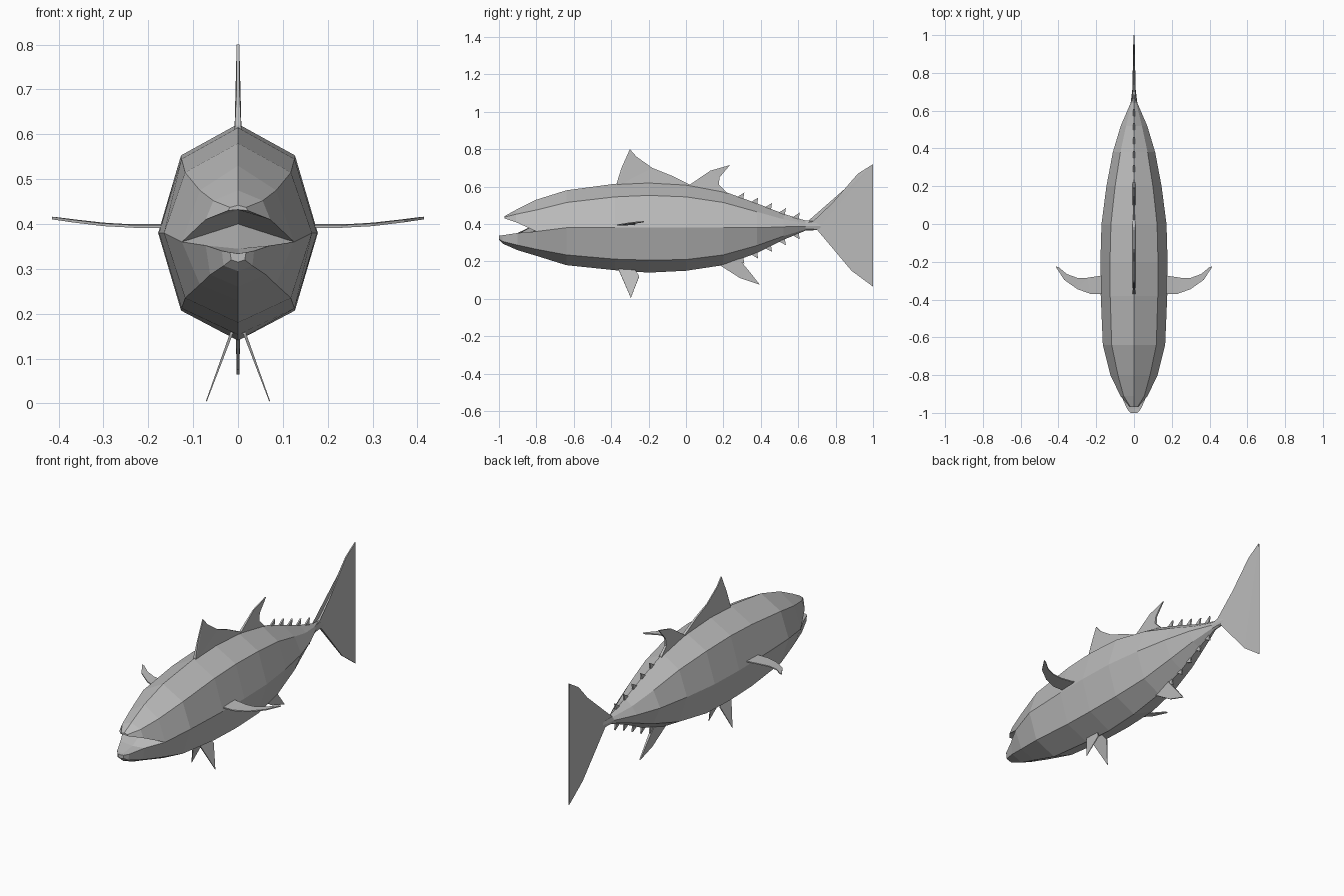
import bpy, bmesh
from mathutils import Vector

grey = bpy.data.materials.new("fish grey")
grey.diffuse_color = (0.5, 0.5, 0.5, 1)


def finish(bm, name):
    bmesh.ops.recalc_face_normals(bm, faces=bm.faces)
    me = bpy.data.meshes.new(name)
    bm.to_mesh(me)
    bm.free()
    me.materials.append(grey)
    ob = bpy.data.objects.new(name, me)
    bpy.context.collection.objects.link(ob)
    return ob


def loft(name, rings, cap_start=True, cap_end=True):
    bm = bmesh.new()
    loops = [[bm.verts.new(p) for p in r] for r in rings]
    n = len(loops[0])
    for a, b in zip(loops, loops[1:]):
        for i in range(n):
            j = (i + 1) % n
            bm.faces.new((a[i], a[j], b[j], b[i]))
    if cap_start:
        bm.faces.new(loops[0])
    if cap_end:
        bm.faces.new(loops[-1])
    return finish(bm, name)


def plate(name, points, normal, half):
    """Thin fin from a 3D outline; half(p) is the half thickness at a point."""
    bm = bmesh.new()
    n = Vector(normal).normalized()
    pts = [Vector(p) for p in points]
    a = [bm.verts.new(p + n * half(p)) for p in pts]
    b = [bm.verts.new(p - n * half(p)) for p in pts]
    for i in range(len(pts)):
        j = (i + 1) % len(pts)
        bm.faces.new((a[i], a[j], b[j], b[i]))
    caps = [bm.faces.new(a), bm.faces.new(b[::-1])]
    bmesh.ops.triangulate(bm, faces=caps)
    return finish(bm, name)


# Body: y, top z, upper z, mid z, lower z, bottom z, shoulder x, mid x
stations = [
    (-0.80, 0.53, 0.475, 0.36, 0.265, 0.23, 0.085, 0.125),
    (-0.64, 0.58, 0.515, 0.38, 0.235, 0.18, 0.118, 0.165),
    (-0.38, 0.615, 0.545, 0.38, 0.212, 0.153, 0.126, 0.176),
    (-0.20, 0.623, 0.553, 0.38, 0.207, 0.14, 0.127, 0.178),
    (0.00, 0.612, 0.545, 0.38, 0.21, 0.15, 0.122, 0.172),
    (0.20, 0.575, 0.515, 0.38, 0.235, 0.18, 0.100, 0.146),
    (0.38, 0.51, 0.465, 0.38, 0.285, 0.245, 0.072, 0.112),
    (0.52, 0.455, 0.425, 0.385, 0.335, 0.315, 0.042, 0.070),
    (0.64, 0.418, 0.405, 0.388, 0.372, 0.365, 0.012, 0.018),
    (0.72, 0.415, 0.405, 0.388, 0.375, 0.368, 0.007, 0.008),
]
loft("body", [[(0, y, t), (s, y, u), (m, y, c), (s, y, l),
               (0, y, b), (-s, y, l), (-m, y, c), (-s, y, u)]
              for y, t, u, c, l, b, s, m in stations])


# Jaws: y, ridge z, shoulder x, shoulder z, lip x, lip z, mouth lining z
def jaw(name, rows):
    loft(name, [[(0, y, r), (s, y, sz), (l, y, lz), (0, y, mz), (-l, y, lz), (-s, y, sz)]
                for y, r, s, sz, l, lz, mz in rows], cap_start=False)


jaw("upper_jaw", [(-0.80, 0.53, 0.085, 0.475, 0.125, 0.36, 0.40),
                  (-0.91, 0.475, 0.055, 0.452, 0.072, 0.41, 0.43),
                  (-0.97, 0.442, 0.018, 0.437, 0.022, 0.43, 0.432)])
jaw("lower_jaw", [(-0.80, 0.23, 0.085, 0.265, 0.125, 0.36, 0.40),
                  (-0.90, 0.26, 0.062, 0.287, 0.072, 0.352, 0.345),
                  (-0.98, 0.295, 0.032, 0.307, 0.036, 0.34, 0.335),
                  (-1.00, 0.315, 0.015, 0.32, 0.018, 0.337, 0.334)])


# Fins on the centre plane, outlines as (y, z)
def centre_fin(name, outline, half):
    plate(name, [(0, y, z) for y, z in outline], (1, 0, 0), half)


centre_fin("front_dorsal_fin",
           [(-0.37, 0.60), (-0.37, 0.62), (-0.345, 0.70), (-0.30, 0.80), (-0.265, 0.76),
            (-0.18, 0.70), (-0.08, 0.66), (0.02, 0.61), (0.02, 0.59)],
           lambda p: 0.003 + max(0, 0.70 - p.z) * 0.05)
centre_fin("rear_dorsal_fin",
           [(0.02, 0.59), (0.02, 0.61), (0.13, 0.685), (0.235, 0.715),
            (0.18, 0.65), (0.175, 0.61), (0.22, 0.565), (0.20, 0.55)],
           lambda p: 0.003 + max(0, 0.68 - p.z) * 0.04)
centre_fin("anal_fin",
           [(0.18, 0.20), (0.18, 0.18), (0.29, 0.11), (0.395, 0.075),
            (0.34, 0.145), (0.29, 0.205), (0.28, 0.225)],
           lambda p: 0.003 + max(0, p.z - 0.10) * 0.04)
centre_fin("tail_fin",
           [(0.64, 0.405), (0.70, 0.418), (0.80, 0.52), (0.92, 0.67), (1.0, 0.72),
            (0.94, 0.56), (0.84, 0.395), (0.93, 0.19), (1.0, 0.065), (0.885, 0.15),
            (0.795, 0.26), (0.70, 0.37), (0.64, 0.377)],
           lambda p: 0.003 + max(0, 0.84 - p.y) * 0.035)


# Finlets along the back and belly, seated on the body profile
def profile(y, column):
    for a, b in zip(stations, stations[1:]):
        if a[0] <= y <= b[0]:
            return a[column] + (b[column] - a[column]) * (y - a[0]) / (b[0] - a[0])


for column, sign, label in ((1, 1, "upper"), (5, -1, "lower")):
    for i in range(5):
        y = 0.27 + i * 0.074
        z0, z1 = profile(y, column), profile(y + 0.045, column)
        centre_fin(f"{label}_finlet_{i + 1}",
                   [(y, z0 - sign * 0.008), (y + 0.042, z1 + sign * 0.035),
                    (y + 0.035, z1 - sign * 0.008)], lambda p: 0.004)

# Paired fins
pectoral = [(0.15, -0.37), (0.23, -0.37), (0.30, -0.345), (0.37, -0.295), (0.415, -0.225),
            (0.40, -0.228), (0.355, -0.265), (0.30, -0.285), (0.25, -0.285), (0.15, -0.27)]
pelvic = [(-0.36, 0.17), (-0.36, 0.155), (-0.295, 0.005), (-0.25, 0.12), (-0.27, 0.15), (-0.27, 0.17)]
for side, label in ((1, "right"), (-1, "left")):
    plate(f"{label}_pectoral_fin",
          [(side * x, y, 0.396 + max(0, x - 0.27) * 0.1 + (y + 0.32) * 0.03) for x, y in pectoral],
          (0, 0, 1), lambda p: 0.003)
    plate(f"{label}_pelvic_fin",
          [(side * (0.015 + (0.155 - z) * 0.37), y, z) for y, z in pelvic],
          (1, 0, side * 0.37), lambda p: 0.001 + max(0, p.z) * 0.015)
